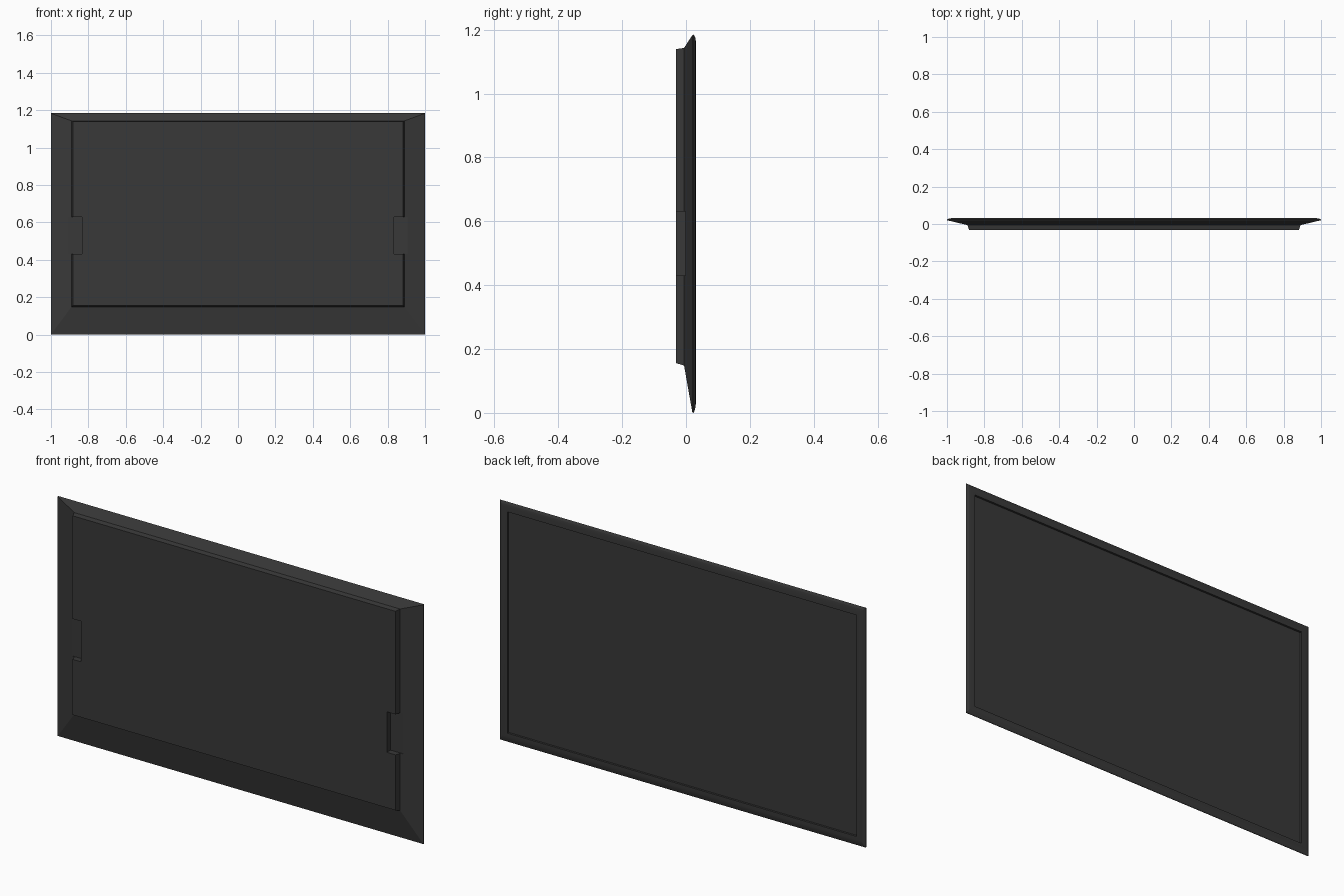
import bpy, bmesh

if "Cube" in bpy.data.objects:
    bpy.data.objects.remove(bpy.data.objects["Cube"])

mat = bpy.data.materials.new("dark_plastic")
mat.diffuse_color = (0.04, 0.04, 0.04, 1)
mat.use_nodes = True
mat.node_tree.nodes["Principled BSDF"].inputs["Base Color"].default_value = mat.diffuse_color


def loft(name, rings):
    """Closed solid lofted through rectangles given as (half width, z low, z high, y)."""
    bm = bmesh.new()
    loops = [[bm.verts.new(p) for p in ((-w, y, a), (w, y, a), (w, y, b), (-w, y, b))]
             for w, a, b, y in rings]
    bm.faces.new(loops[0])
    bm.faces.new(loops[-1][::-1])
    for r, s in zip(loops, loops[1:]):
        for i in range(4):
            j = (i + 1) % 4
            bm.faces.new((r[i], s[i], s[j], r[j]))
    bmesh.ops.recalc_face_normals(bm, faces=bm.faces)
    me = bpy.data.meshes.new(name)
    bm.to_mesh(me)
    bm.free()
    ob = bpy.data.objects.new(name, me)
    bpy.context.collection.objects.link(ob)
    me.materials.append(mat)
    return ob


# Housing: raised rear cover, sloped flanks, rounded rim, bezel and recessed screen
housing = loft("display_housing", [
    (0.882, 0.156, 1.139, -0.031),
    (0.890, 0.148, 1.143, -0.006),
    (0.999, 0.001, 1.183, 0.020),
    (1.000, 0.000, 1.185, 0.023),
    (0.997, 0.004, 1.182, 0.026),
    (0.990, 0.015, 1.175, 0.029),
    (0.978, 0.030, 1.163, 0.031),
    (0.954, 0.046, 1.139, 0.031),
    (0.954, 0.046, 1.139, 0.021),
])

# Grip notches cut into both sides of the rear cover
for side in (-1, 1):
    cutter = loft("notch_cutter", [(0.085, 0.43, 0.63, -0.06), (0.085, 0.43, 0.63, -0.002)])
    cutter.location.x = side * 0.92
    cutter.hide_render = True
    cutter.hide_set(True)
    mod = housing.modifiers.new("grip_notch", 'BOOLEAN')
    mod.operation = 'DIFFERENCE'
    mod.solver = 'EXACT'
    mod.object = cutter

# Smooth the rim while keeping the creases sharp
bpy.context.view_layer.objects.active = housing
housing.select_set(True)
for mod in list(housing.modifiers):
    bpy.ops.object.modifier_apply(modifier=mod.name)
bpy.ops.object.shade_smooth_by_angle(angle=0.17)
